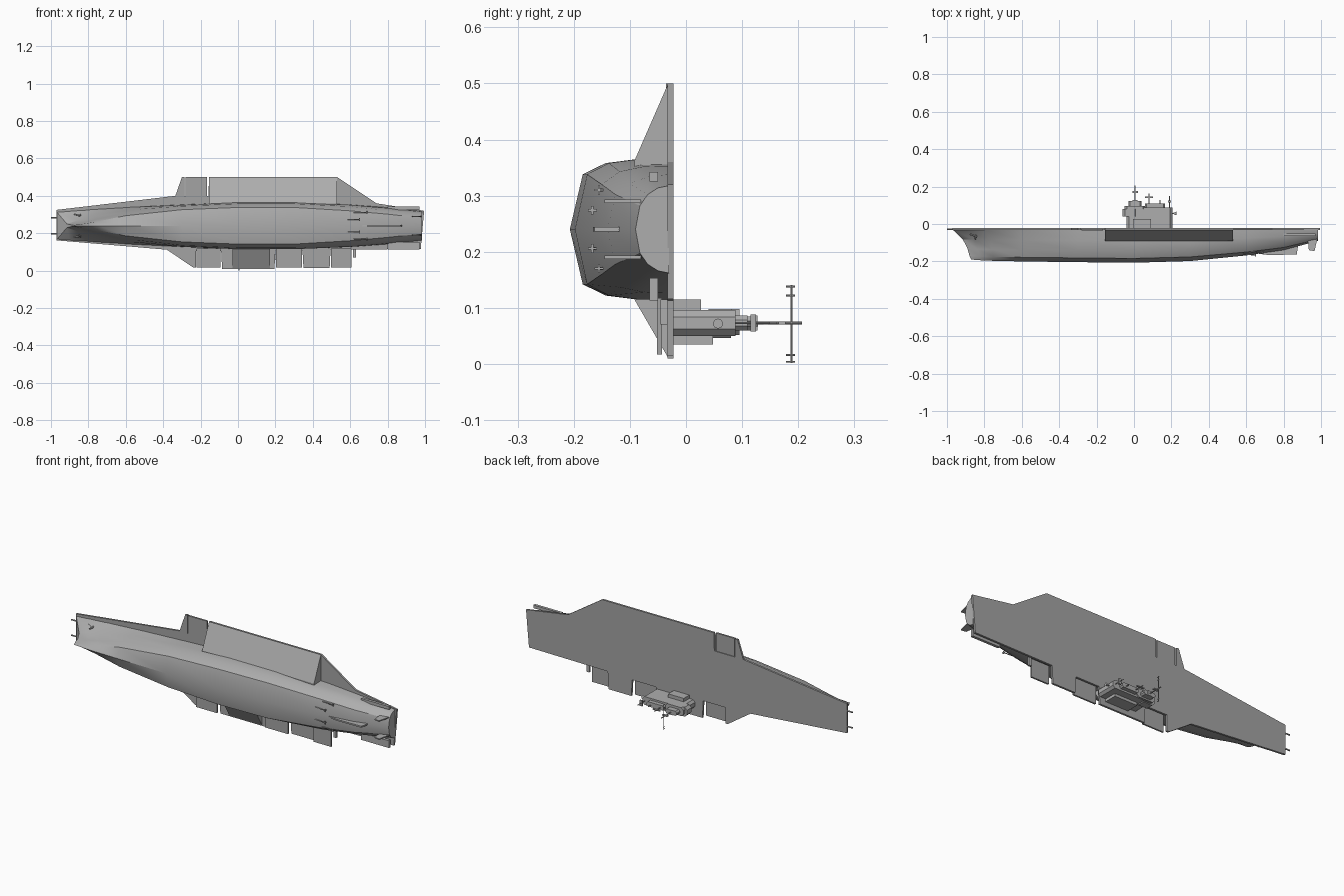
import bpy, bmesh, math
from mathutils import Vector

if "Cube" in bpy.data.objects:
    bpy.data.objects.remove(bpy.data.objects["Cube"])


def material(name, v):
    m = bpy.data.materials.new(name)
    m.diffuse_color = (v, v, v, 1)
    m.use_nodes = True
    m.node_tree.nodes["Principled BSDF"].inputs["Base Color"].default_value = m.diffuse_color
    return m


HULL = material("hull grey", 0.42)
DECK = material("deck grey", 0.37)
CZ = 0.24  # height of the ship's centre plane


def finish(name, bm, mat, smooth=False):
    bmesh.ops.recalc_face_normals(bm, faces=bm.faces[:])
    me = bpy.data.meshes.new(name)
    bm.to_mesh(me)
    bm.free()
    me.materials.append(mat)
    ob = bpy.data.objects.new(name, me)
    bpy.context.collection.objects.link(ob)
    if smooth:
        bpy.ops.object.select_all(action='DESELECT')
        bpy.context.view_layer.objects.active = ob
        ob.select_set(True)
        bpy.ops.object.shade_smooth_by_angle(angle=math.radians(28))
    return ob


def prism(name, a, b, mat):
    """Solid between two matching 3D outlines."""
    bm = bmesh.new()
    va = [bm.verts.new(p) for p in a]
    vb = [bm.verts.new(p) for p in b]
    bm.faces.new(va)
    bm.faces.new(vb[::-1])
    n = len(a)
    for i in range(n):
        j = (i + 1) % n
        bm.faces.new((va[i], vb[i], vb[j], va[j]))
    return finish(name, bm, mat)


def slab(name, xz, y0, y1, mat):
    return prism(name, [(x, y0, z) for x, z in xz], [(x, y1, z) for x, z in xz], mat)


def box(name, x0, x1, y0, y1, z0, z1, mat=HULL):
    return slab(name, [(x0, z0), (x1, z0), (x1, z1), (x0, z1)], y0, y1, mat)


def along_x(name, x0, x1, yz, mat=HULL):
    return prism(name, [(x0, y, z) for y, z in yz], [(x1, y, z) for y, z in yz], mat)


def rod(name, p, q, r, sides=8, r2=None):
    p, q = Vector(p), Vector(q)
    bm = bmesh.new()
    bmesh.ops.create_cone(bm, cap_ends=True, segments=sides, radius1=r,
                          radius2=r if r2 is None else r2, depth=(q - p).length)
    rot = (q - p).to_track_quat('Z', 'Y').to_matrix()
    bmesh.ops.rotate(bm, verts=bm.verts, matrix=rot)
    bmesh.ops.translate(bm, verts=bm.verts, vec=(p + q) / 2)
    return finish(name, bm, HULL, True)


# Hull: lofted stations (x at deck, keel y, half widths from deck to chine)
stations = [
    (-0.97, -0.190, .075, .010, .004, .004),
    (-0.90, -0.194, .080, .030, .014, .010),
    (-0.80, -0.197, .086, .050, .034, .023),
    (-0.60, -0.200, .098, .084, .070, .054),
    (-0.30, -0.204, .113, .111, .105, .086),
    (0.00, -0.207, .125, .125, .118, .098),
    (0.30, -0.198, .125, .125, .118, .098),
    (0.60, -0.168, .113, .112, .103, .080),
    (0.80, -0.140, .098, .094, .082, .062),
    (0.985, -0.090, .078, .074, .062, .042),
]
levels = (0, .33, .64, .87, 1)
rake = (0, .055, .08, .09, .10)
bm = bmesh.new()
rings = []
for x, keel, *half in stations:
    k = max(0, (-0.60 - x) / 0.37)  # rake fades out aft of the bow
    half = half + [0]
    top = -0.030
    pts = [(x + rake[i] * k, top + levels[i] * (keel - top), half[i]) for i in range(5)]
    ring = [bm.verts.new((px, py, CZ + h)) for px, py, h in pts]
    ring += [bm.verts.new((px, py, CZ - h)) for px, py, h in pts[-2::-1]]
    rings.append(ring)
for a, b in zip(rings, rings[1:]):
    for i in range(9):
        j = (i + 1) % 9
        bm.faces.new((a[i], a[j], b[j], b[i]))
bm.faces.new(rings[0])
bm.faces.new(rings[-1])
finish("hull", bm, HULL, True)

# Flight deck with bays for the side lifts
lifts = {"forward": (-.225, -.09), "middle": (.20, .345), "aft": (.495, .61)}
outline = [(-.97, .162), (-.38, .112), (-.225, .105), (-.09, .105), (-.085, .01), (.195, .01),
           (.20, .105), (.345, .105), (.35, .015), (.49, .015), (.495, .112), (.977, .116),
           (.995, .32), (.74, .36), (.53, .50), (-.155, .50), (-.158, .40),
           (-.335, .40), (-.97, .325)]
slab("flight_deck", outline, -.033, -.022, DECK)
slab("forward_deck_wing", [(-.38, .112), (-.24, .017), (-.225, .017), (-.225, .112)],
     -.033, -.022, DECK)
slab("port_deck_wing", [(-.335, .40), (-.30, .50), (-.285, .50), (-.285, .40)],
     -.033, -.022, DECK)

# Side lifts
for n, (a, b) in lifts.items():
    box(n + "_lift", a + .003, b - .003, -.052, -.043, .017, .118, DECK)
box("port_lift", -.28, -.165, -.036, -.026, .395, .50, DECK)

# Sponsons flaring from the hull to the deck edge
along_x("port_sponson", -.155, .53, [(-.033, .497), (-.092, .362), (-.09, .33), (-.033, .33)])
along_x("starboard_sponson", -.03, .17, [(-.033, .013), (-.092, .115), (-.09, .15), (-.033, .15)])
for z in (.118, .362):
    box("stern_gallery", .80, .97, -.065, -.05, min(z, CZ + .09 if z > CZ else z) - .005,
        z - .02 if z > CZ else z + .035)
box("boat_boom", .615, .632, -.045, -.033, .07, .115)

# Bow bridle arms and anchors
for s in (-1, 1):
    rod("bridle_arm", (-1.0, -.028, CZ + s * .043), (-.96, -.028, CZ + s * .043), .004)
    rod("anchor_shank", (-.875, -.055, CZ + s * .062), (-.84, -.07, CZ + s * .055), .004)
    rod("anchor_fluke", (-.85, -.083, CZ + s * .052), (-.842, -.055, CZ + s * .062), .004)

# Propellers, shafts and rudders
for s in (-1, 1):
    for px, py, pz in ((.69, -.155, .070), (.65, -.167, .034)):
        z = CZ + s * pz
        rod("shaft", (px - .12, py + .012, z), (px, py, z), .0025)
        box("blade_upright", px - .002, px + .002, py - .002, py + .002, z - .008, z + .008)
        box("blade_cross", px - .002, px + .002, py - .008, py + .008, z - .002, z + .002)
    zr = CZ + s * .05
    prism("rudder", [(.93, -.09, zr - .003), (.98, -.08, zr - .003), (.965, -.145, zr - .003),
                     (.935, -.14, zr - .003)],
          [(.93, -.09, zr + .003), (.98, -.08, zr + .003), (.965, -.145, zr + .003),
           (.935, -.14, zr + .003)], HULL)
prism("skeg", [(.60, -.15, CZ - .004), (.88, -.10, CZ - .004), (.87, -.163, CZ - .004),
               (.72, -.166, CZ - .004)],
      [(.60, -.15, CZ + .004), (.88, -.10, CZ + .004), (.87, -.163, CZ + .004),
       (.72, -.166, CZ + .004)], HULL)


# Island: stacked chamfered tiers
def tier(name, x0, x1, y0, y1, z0, z1, c):
    slab(name, [(x0, z0 + c), (x0 + c, z0), (x1 - c, z0), (x1, z0 + c),
                (x1, z1 - c), (x1 - c, z1), (x0 + c, z1), (x0, z1 - c)], y0, y1, HULL)


tier("island_base", -.04, .205, -.022, .088, .050, .096, .012)
box("island_port_house", -.005, .09, -.022, .027, .09, .115)
box("island_starboard_house", .02, .16, -.022, .048, .035, .06)
tier("bridge", -.062, .02, .040, .080, .046, .098, .014)
tier("bridge_roof", -.05, .06, .080, .095, .052, .098, .012)
tier("funnel", .06, .165, .088, .110, .060, .086, .008)
tier("pilot_house", -.03, .04, .088, .124, .060, .085, .008)

# Masts and aerials
rod("main_mast", (.005, .09, .073), (.005, .207, .073), .003)
rod("main_yard", (.005, .188, .002), (.005, .188, .141), .0022)
for z in (.004, .016, .122, .138):
    rod("yard_aerial", (.005, .178, z), (.005, .194, z), .0015, 6)
box("mast_platform", -.008, .018, .123, .127, .06, .086)
box("mast_radar", -.008, .022, .165, .177, .070, .076)
rod("aft_mast", (.08, .10, .073), (.08, .162, .073), .003)
box("aft_radar", .058, .102, .138, .146, .070, .076)
rod("thin_mast", (.19, .08, .073), (.19, .15, .073), .002)
box("thin_mast_radar", .182, .198, .115, .125, .058, .088)
rod("funnel_mast", (.14, .10, .07), (.14, .128, .07), .003)
rod("dish_arm", (.20, .057, .072), (.222, .057, .072), .003)
rod("dish", (.212, .057, .072), (.226, .057, .072), .004, 10, .009)
